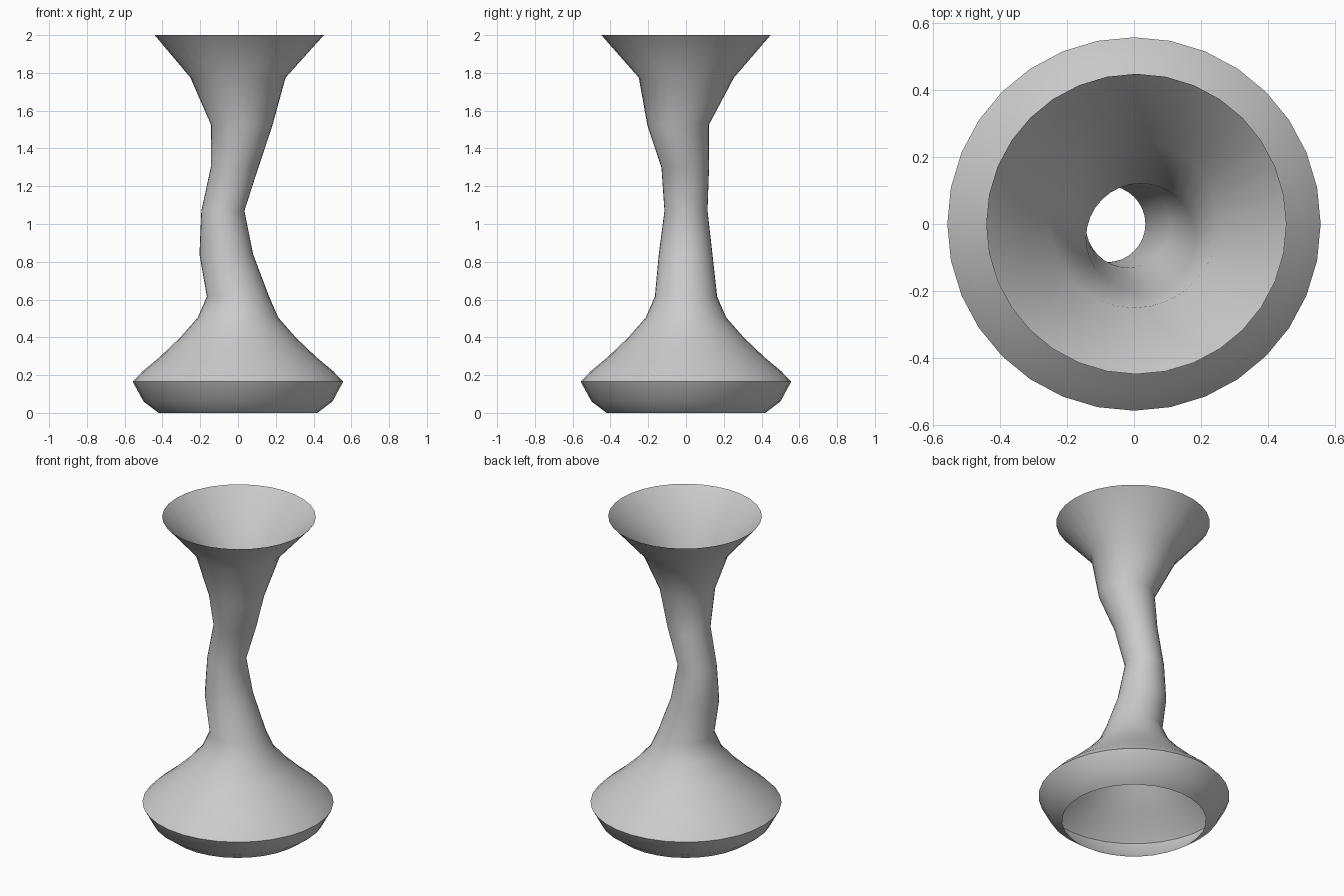
import bpy, bmesh, math

if "Cube" in bpy.data.objects:
    bpy.data.objects.remove(bpy.data.objects["Cube"])

SIDES = 32

# Vase cross-sections from foot to rim: height, centre x, centre y, radius
RINGS = [
    (0.00, 0, 0, 0.42),
    (0.06, 0, 0, 0.50),
    (0.165, 0, 0, 0.557),
    (0.22, 0, 0, 0.505),
    (0.295, 0, 0, 0.415),
    (0.40, 0, 0, 0.305),
    (0.505, 0, 0, 0.213),
    (0.615, 0, 0, 0.165),
    (0.84, -0.062, -0.002, 0.142),
    (1.07, -0.08, 0, 0.114),
    (1.30, -0.018, -0.004, 0.126),
    (1.525, 0.02, -0.042, 0.163),
    (1.775, 0, 0.002, 0.252),
    (2.00, 0.007, 0, 0.448),
]

# Loft an open, single-walled tube through the rings
bm = bmesh.new()
loops = []
for z, cx, cy, r in RINGS:
    loops.append([bm.verts.new((cx + r * math.cos(2 * math.pi * i / SIDES),
                                cy + r * math.sin(2 * math.pi * i / SIDES), z))
                  for i in range(SIDES)])
for low, high in zip(loops, loops[1:]):
    for i in range(SIDES):
        j = (i + 1) % SIDES
        bm.faces.new((low[i], low[j], high[j], high[i]))

mesh = bpy.data.meshes.new("vase")
bm.to_mesh(mesh)
bm.free()
vase = bpy.data.objects.new("vase", mesh)
bpy.context.collection.objects.link(vase)

# Smooth body with a crisp edge at the widest part of the foot
bpy.context.view_layer.objects.active = vase
vase.select_set(True)
bpy.ops.object.shade_smooth_by_angle(angle=math.radians(40))
